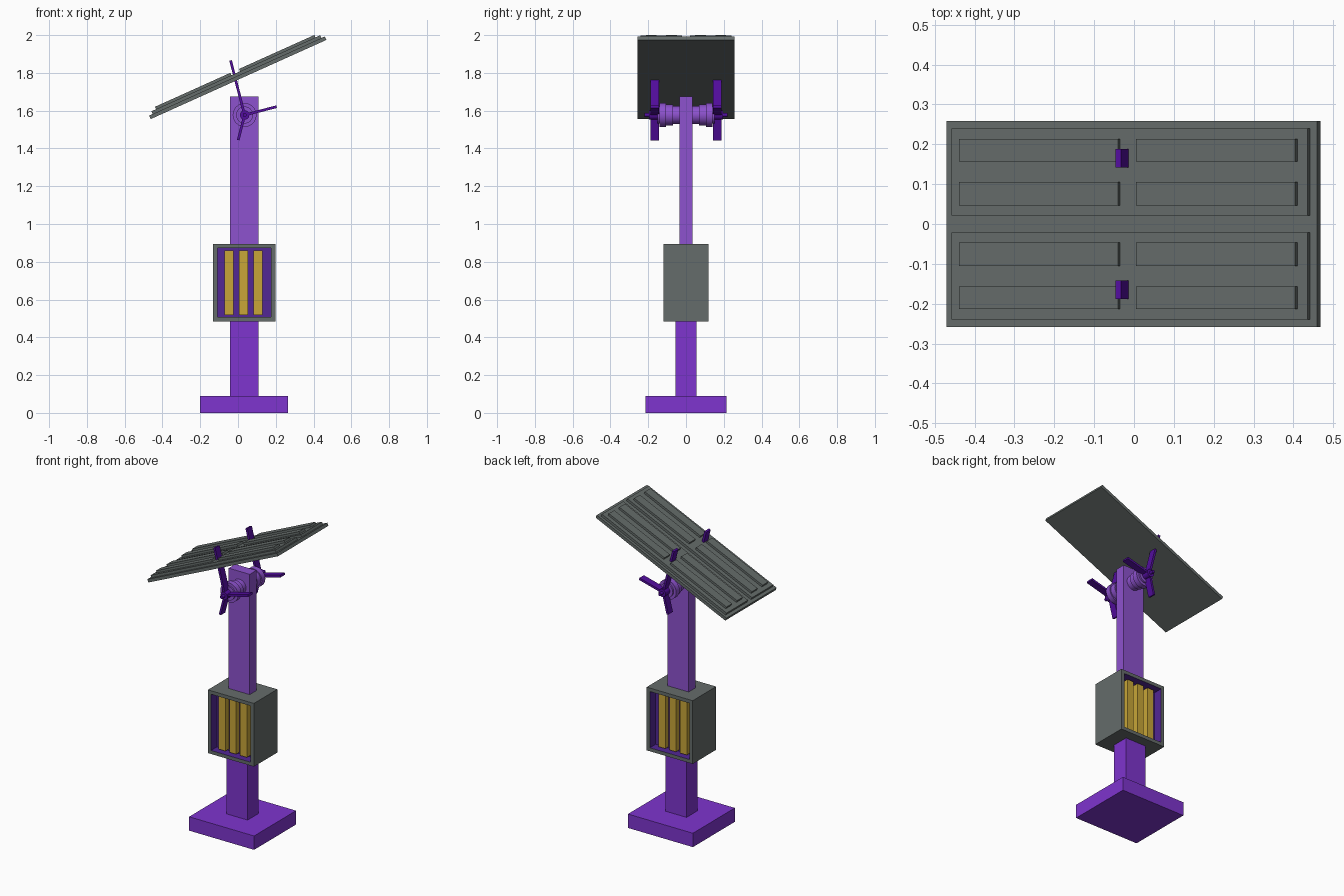
import bpy, bmesh, math
from mathutils import Matrix, Vector

if "Cube" in bpy.data.objects:
    bpy.data.objects.remove(bpy.data.objects["Cube"])


def mat(name, r, g, b):
    m = bpy.data.materials.new(name)
    m.diffuse_color = (r, g, b, 1)
    m.use_nodes = True
    m.node_tree.nodes["Principled BSDF"].inputs["Base Color"].default_value = m.diffuse_color
    return m


GREY = mat("slate grey", 0.13, 0.15, 0.145)
PURPLE = mat("purple", 0.21, 0.035, 0.62)
LIGHT = mat("light purple", 0.27, 0.085, 0.62)
DARK = mat("dark purple", 0.085, 0.004, 0.34)
RECESS = mat("recess purple", 0.085, 0.02, 0.30)
GOLD = mat("gold", 0.58, 0.38, 0.04)


def finish(bm, name, *mats):
    me = bpy.data.meshes.new(name)
    bmesh.ops.recalc_face_normals(bm, faces=bm.faces)
    bm.to_mesh(me)
    bm.free()
    ob = bpy.data.objects.new(name, me)
    for m in mats:
        me.materials.append(m)
    bpy.context.collection.objects.link(ob)
    return ob


def add_box(bm, x, y, z, frame=Matrix()):
    """Box from (min, max) ranges, placed in a local frame."""
    c = Vector([(a + b) / 2 for a, b in (x, y, z)])
    s = [b - a for a, b in (x, y, z)]
    m = frame @ Matrix.Translation(c) @ Matrix.Diagonal((*s, 1))
    return bmesh.ops.create_cube(bm, size=1, matrix=m)


def box(name, material, x, y, z, frame=Matrix()):
    bm = bmesh.new()
    add_box(bm, x, y, z, frame)
    return finish(bm, name, material)


CX = 0.033  # centre line of the post

# foot and post
box("base", PURPLE, (-0.20, 0.266), (-0.215, 0.215), (0, 0.09))
box("lower_post", PURPLE, (-0.043, 0.108), (-0.056, 0.056), (0.08, 0.51))
box("upper_post", LIGHT, (-0.043, 0.108), (-0.034, 0.034), (0.87, 1.675))

# battery housing: recesses on the front and back
bm = bmesh.new()
add_box(bm, (CX - 0.165, CX + 0.165), (-0.12, 0.12), (0.485, 0.895))
ends = [f for f in bm.faces if abs(f.normal.y) > 0.9]
bmesh.ops.inset_individual(bm, faces=ends, thickness=0.032)
rim = bmesh.ops.inset_individual(bm, faces=ends, thickness=0, depth=-0.06)
for f in ends + rim["faces"]:
    f.material_index = 1
finish(bm, "battery_housing", GREY, RECESS)

# battery cells in both recesses
bm = bmesh.new()
for s in (-1, 1):
    for i in (-1, 0, 1):
        x = CX - 0.004 + i * 0.077
        add_box(bm, (x - 0.024, x + 0.024), sorted((s * 0.058, s * 0.095)), (0.517, 0.86))
finish(bm, "battery_cells", GOLD)

# pivot: stepped lathe discs and arms on each side
PIVOT = Vector((0.035, 0, 1.577))


def lathe(name, material, profile, side):
    """Revolve (y, radius) steps around the pivot axis."""
    bm = bmesh.new()
    n = 24
    rings = []
    for y, r in profile:
        rings.append([bm.verts.new(PIVOT + Vector((r * math.cos(2 * math.pi * k / n), side * y,
                                                   r * math.sin(2 * math.pi * k / n))))
                      for k in range(n)])
    for a, b in zip(rings, rings[1:]):
        for k in range(n):
            bm.faces.new((a[k], a[(k + 1) % n], b[(k + 1) % n], b[k]))
    bm.faces.new(rings[0])
    bm.faces.new(rings[-1])
    ob = finish(bm, name, material)
    bpy.context.view_layer.objects.active = ob
    ob.select_set(True)
    bpy.ops.object.shade_smooth_by_angle()
    ob.select_set(False)


for s, label in ((-1, "front"), (1, "back")):
    lathe("pivot_disc_" + label, LIGHT,
          [(0.03, 0.047), (0.07, 0.047), (0.07, 0.055), (0.105, 0.055),
           (0.105, 0.063), (0.14, 0.063), (0.14, 0.045), (0.15, 0.045)], s)
    lathe("pivot_axle_" + label, DARK,
          [(0.13, 0.025), (0.195, 0.025), (0.195, 0.01), (0.22, 0.01)], s)
    bm = bmesh.new()
    for angle, length in ((104.4, 0.298), (14.6, 0.175), (255.7, 0.137)):
        frame = Matrix.Translation(PIVOT) @ Matrix.Rotation(-math.radians(angle), 4, 'Y')
        add_box(bm, (0, length), sorted((s * 0.142, s * 0.188)), (-0.007, 0.007), frame)
    finish(bm, "tilt_arms_" + label, DARK)

# tilted solar panel: backing plate, two trays, eight raised cells
TILT = Matrix.Translation((0.003, 0, 1.765)) @ Matrix.Rotation(-math.radians(24.25), 4, 'Y')
box("panel_plate", GREY, (-0.51, 0.51), (-0.258, 0.258), (0, 0.02), TILT)
trays, cells = bmesh.new(), bmesh.new()
for s in (-1, 1):
    add_box(trays, (-0.49, 0.49), sorted((s * 0.021, s * 0.24)), (0.019, 0.036), TILT)
    for y in ((0.047, 0.105), (0.157, 0.213)):
        for side in (-1, 1):
            add_box(cells, sorted((side * 0.025, side * 0.463)),
                    sorted((s * y[0], s * y[1])), (0.035, 0.05), TILT)
finish(trays, "panel_trays", GREY)
finish(cells, "panel_cells", GREY)
